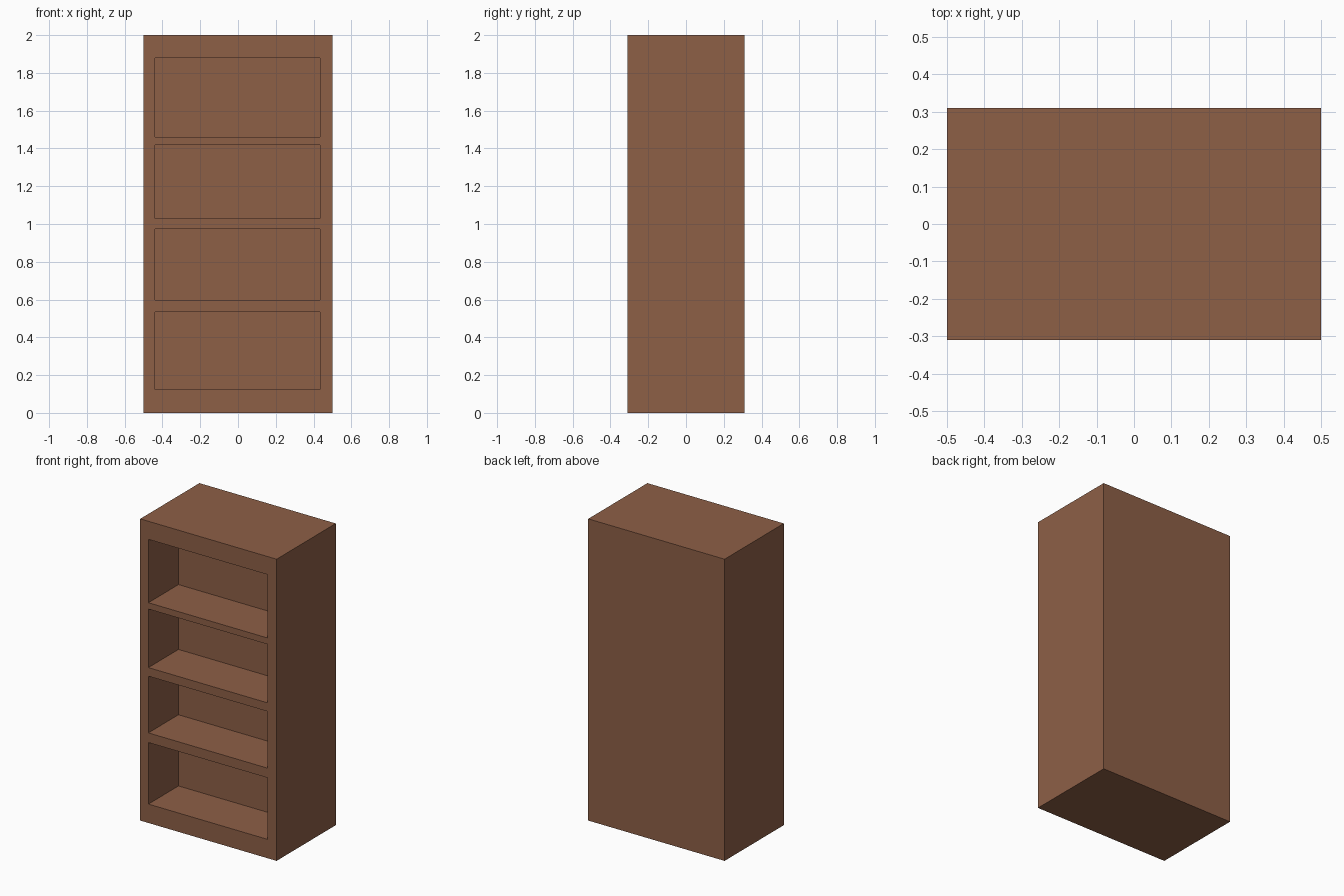
import bpy

if "Cube" in bpy.data.objects:
    bpy.data.objects.remove(bpy.data.objects["Cube"])

W, D, H = 1.0, 0.62, 2.0
POCKET = 0.315                      # depth of the shelf openings
X0, X1 = -0.44, 0.435
OPENINGS = [(0.125, 0.533), (0.597, 0.973), (1.03, 1.418), (1.46, 1.88)]

wood = bpy.data.materials.new("brown_wood")
wood.diffuse_color = (0.27, 0.115, 0.062, 1)
wood.use_nodes = True
wood.node_tree.nodes["Principled BSDF"].inputs["Base Color"].default_value = wood.diffuse_color


def box(name, lo, hi):
    bpy.ops.mesh.primitive_cube_add(size=1)
    ob = bpy.context.object
    ob.name = name
    ob.location = [(a + b) / 2 for a, b in zip(lo, hi)]
    ob.scale = [b - a for a, b in zip(lo, hi)]
    bpy.ops.object.transform_apply(location=True, rotation=False, scale=True)
    ob.data.materials.append(wood)
    return ob


# Solid bookcase body
body = box("bookcase", (-W / 2, -D / 2, 0), (W / 2, D / 2, H))

# Shelf openings carved from the front
for i, (z0, z1) in enumerate(OPENINGS):
    cutter = box(f"shelf_opening_cutter_{i + 1}",
                 (X0, -D / 2 - 0.1, z0), (X1, -D / 2 + POCKET, z1))
    cutter.hide_render = True
    cutter.display_type = 'WIRE'
    mod = body.modifiers.new(f"shelf_opening_{i + 1}", 'BOOLEAN')
    mod.operation = 'DIFFERENCE'
    mod.solver = 'EXACT'
    mod.object = cutter
